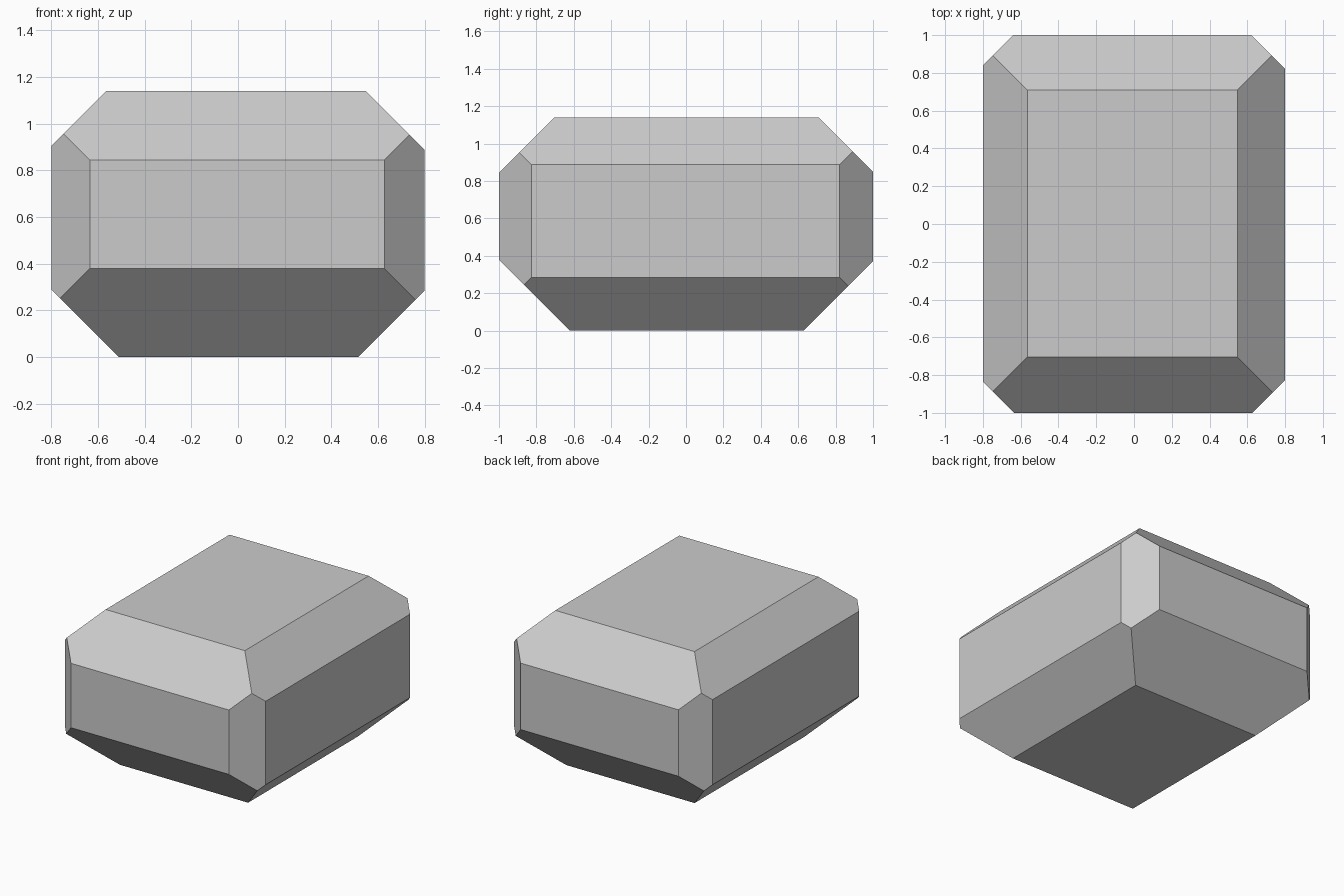
import bpy, bmesh
from mathutils import Matrix, Vector

if "Cube" in bpy.data.objects:
    bpy.data.objects.remove(bpy.data.objects["Cube"])

HX, HY, H = 0.8, 1.0, 1.14

# Block
bm = bmesh.new()
bmesh.ops.create_cube(bm, size=1, matrix=Matrix.Translation((0, 0, H / 2))
                      @ Matrix.Diagonal((2 * HX, 2 * HY, H, 1)))


def chamfer(normal, offset):
    """Slice off everything where dot(normal, p) > offset and cap the cut."""
    n = Vector(normal)
    cut = bmesh.ops.bisect_plane(
        bm, geom=bm.verts[:] + bm.edges[:] + bm.faces[:], dist=1e-5,
        plane_co=n * (offset / n.length_squared), plane_no=n.normalized(),
        clear_outer=True)["geom_cut"]
    edges = [e for e in cut if isinstance(e, bmesh.types.BMEdge)]
    bmesh.ops.edgeloop_fill(bm, edges=edges)


# 45 degree chamfers, each slightly uneven
cuts = [
    # top edges: back, front, left, right
    ((0, 1, 1), 1.85), ((0, -1, 1), 1.845), ((-1, 0, 1), 1.705), ((1, 0, 1), 1.688),
    # bottom edges: back, front, left, right
    ((0, 1, -1), 0.63), ((0, -1, -1), 0.62), ((-1, 0, -1), 0.51), ((1, 0, -1), 0.515),
    # upright edges
    ((-1, -1, 0), 1.635), ((1, -1, 0), 1.627), ((-1, 1, 0), 1.64), ((1, 1, 0), 1.622),
]
for normal, offset in cuts:
    chamfer(normal, offset)

bmesh.ops.recalc_face_normals(bm, faces=bm.faces[:])
mesh = bpy.data.meshes.new("chamfered_block")
bm.to_mesh(mesh)
bm.free()
bpy.context.collection.objects.link(bpy.data.objects.new("chamfered_block", mesh))
